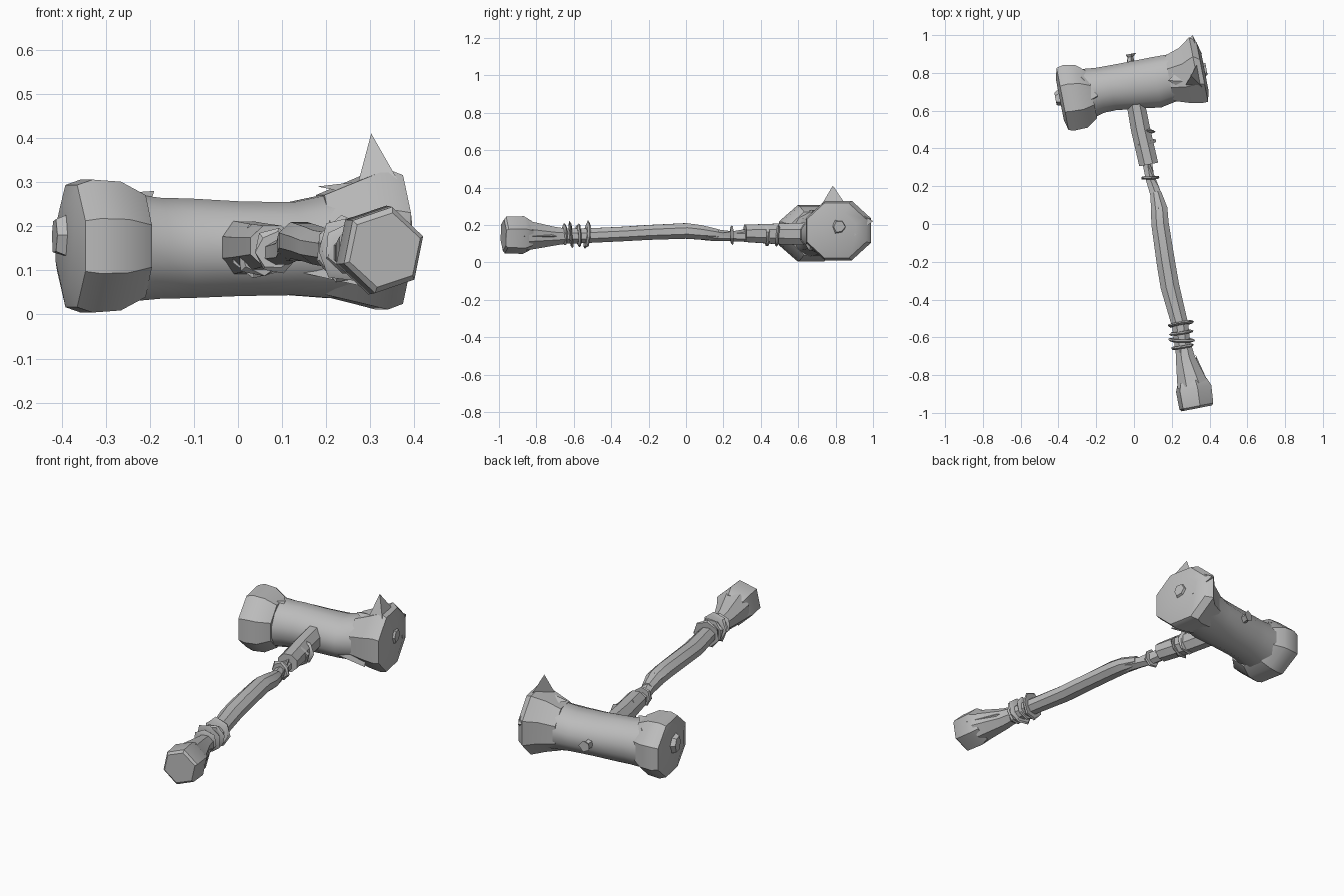
import bpy, bmesh, math, random
from mathutils import Vector

random.seed(4)
TILT = math.radians(11)
ACROSS = Vector((math.cos(TILT), math.sin(TILT), 0))   # along the head
BACK = Vector((-math.sin(TILT), math.cos(TILT), 0))    # along the handle
UP = Vector((0, 0, 1))
HEAD = Vector((0, 0.735, 0))

grey = bpy.data.materials.new("worn grey")
grey.diffuse_color = (0.5, 0.5, 0.5, 1)


def finish(name, bm, angle=35):
    bmesh.ops.recalc_face_normals(bm, faces=bm.faces)
    me = bpy.data.meshes.new(name)
    bm.to_mesh(me)
    bm.free()
    me.materials.append(grey)
    ob = bpy.data.objects.new(name, me)
    bpy.context.collection.objects.link(ob)
    bpy.ops.object.select_all(action='DESELECT')
    ob.select_set(True)
    bpy.context.view_layer.objects.active = ob
    bpy.ops.object.shade_smooth_by_angle(angle=math.radians(angle))
    return ob


def loft(name, rings, side, sides, turn=0.0, jag=0.0, angle=35):
    """rings: (centre, side radius, vertical radius)"""
    bm = bmesh.new()
    loops = []
    for c, rs, rz in rings:
        loop = []
        for i in range(sides):
            a = 2 * math.pi * (i + turn) / sides
            k = 1 + random.uniform(-jag, jag)
            loop.append(bm.verts.new(Vector(c) + side * rs * k * math.cos(a) + UP * rz * k * math.sin(a)))
        loops.append(loop)
    for p, q in zip(loops, loops[1:]):
        for i in range(sides):
            j = (i + 1) % sides
            bm.faces.new((p[i], p[j], q[j], q[i]))
    bm.faces.new(loops[0])
    bm.faces.new(loops[-1])
    return finish(name, bm, angle)


def head_loft(name, stations, sides, turn=0.0, jag=0.0):
    # station: distance along head, sideways offset, height, side radius, vertical radius
    rings = [(HEAD + ACROSS * t + BACK * s + UP * z, rs, rz) for t, s, z, rs, rz in stations]
    return loft(name, rings, BACK, sides, turn, jag)


def handle_loft(name, stations, sides, turn=0.0, jag=0.0):
    # station: x, y, z, side radius, vertical radius
    return loft(name, [((x, y, z), rs, rz) for x, y, z, rs, rz in stations], ACROSS, sides, turn, jag)


def shard(name, base, tip):
    """Pointed splinter from three base points to a tip."""
    bm = bmesh.new()
    a, b, c = [bm.verts.new(p) for p in base]
    t = bm.verts.new(tip)
    for f in ((a, b, c), (a, b, t), (b, c, t), (c, a, t)):
        bm.faces.new(f)
    return finish(name, bm, 10)


# Hammer head: barrel with a flared striking face at each end
head_loft("head_barrel", [
    (-0.29, 0, 0.152, 0.145, 0.13), (-0.18, 0.008, 0.150, 0.125, 0.118),
    (-0.12, 0.008, 0.150, 0.124, 0.117), (0.0, 0.0, 0.149, 0.131, 0.111),
    (0.12, -0.008, 0.149, 0.140, 0.109), (0.21, 0.0, 0.155, 0.130, 0.122),
    (0.30, 0.0, 0.165, 0.145, 0.135)], 12, 0.5)
head_loft("left_striking_face", [
    (-0.225, -0.01, 0.155, 0.135, 0.125), (-0.285, -0.005, 0.155, 0.183, 0.158),
    (-0.35, 0, 0.155, 0.190, 0.163), (-0.385, 0.0, 0.155, 0.182, 0.150),
    (-0.40, 0.0, 0.16, 0.12, 0.10)], 8, 0.5)
head_loft("right_striking_face", [
    (0.19, 0.0, 0.158, 0.132, 0.122), (0.27, 0.0, 0.165, 0.160, 0.150),
    (0.335, 0.016, 0.170, 0.192, 0.172), (0.368, 0.0, 0.170, 0.175, 0.158),
    (0.382, 0.0, 0.17, 0.11, 0.10)], 8, 0.5)

# Small bosses in the middle of each face and on the back
head_loft("left_boss", [(-0.38, 0.01, 0.18, 0.055, 0.055), (-0.422, 0.01, 0.18, 0.035, 0.04)], 6, 0, 0.15)
head_loft("right_boss", [(0.36, 0.01, 0.19, 0.05, 0.05), (0.393, 0.01, 0.19, 0.03, 0.03)], 6, 0, 0.15)
handle_loft("back_boss", [(-0.02, 0.84, 0.15, 0.02, 0.03), (-0.02, 0.885, 0.15, 0.018, 0.025),
                          (-0.022, 0.90, 0.15, 0.03, 0.03)], 5, 0, 0.2)

# Pointed breaks around the head rim
shard("top_spike", ((0.27, 0.73, 0.29), (0.365, 0.72, 0.30), (0.34, 0.86, 0.30)), (0.302, 0.785, 0.41))
shard("rear_spike", ((0.20, 0.88, 0.20), (0.36, 0.90, 0.14), (0.34, 0.90, 0.28)), (0.31, 1.0, 0.22))
shard("upper_chip", ((0.28, 0.70, 0.27), (0.35, 0.75, 0.31), (0.28, 0.85, 0.27)), (0.18, 0.76, 0.29))
shard("lower_chip", ((0.30, 0.66, 0.06), (0.30, 0.68, 0.15), (0.25, 0.70, 0.08)), (0.12, 0.635, 0.10))
shard("left_chip", ((-0.33, 0.60, 0.27), (-0.28, 0.78, 0.26), (-0.26, 0.55, 0.06)), (-0.19, 0.68, 0.28))

# Handle: socket, splintered neck, shaft, grip and pommel
handle_loft("socket", [
    (0.005, 0.66, 0.152, 0.052, 0.066), (0.035, 0.50, 0.152, 0.055, 0.060),
    (0.078, 0.315, 0.155, 0.055, 0.050)], 8, 0.5)
handle_loft("neck", [
    (0.068, 0.34, 0.14, 0.03, 0.03), (0.085, 0.24, 0.14, 0.027, 0.027),
    (0.115, 0.16, 0.145, 0.034, 0.032), (0.13, 0.08, 0.16, 0.046, 0.04)], 6, 0.5)
handle_loft("shaft", [
    (0.115, 0.17, 0.150, 0.03, 0.03), (0.133, 0.08, 0.160, 0.048, 0.042),
    (0.138, 0.0, 0.168, 0.05, 0.045), (0.168, -0.2, 0.160, 0.053, 0.043),
    (0.190, -0.33, 0.152, 0.054, 0.042), (0.245, -0.54, 0.142, 0.047, 0.042),
    (0.262, -0.68, 0.140, 0.045, 0.045)], 8, 0.5)
handle_loft("grip", [
    (0.262, -0.64, 0.140, 0.043, 0.043), (0.272, -0.71, 0.140, 0.055, 0.055),
    (0.312, -0.855, 0.144, 0.090, 0.086)], 8, 0.5)
handle_loft("pommel", [
    (0.308, -0.83, 0.144, 0.082, 0.080), (0.316, -0.87, 0.146, 0.100, 0.103),
    (0.330, -0.965, 0.146, 0.096, 0.100), (0.333, -0.976, 0.146, 0.086, 0.086)], 6, 0.3)
shard("grip_splinter", ((0.36, -0.87, 0.10), (0.405, -0.865, 0.14), (0.36, -0.86, 0.19)), (0.325, -0.69, 0.14))
shard("neck_splinter", ((0.04, 0.33, 0.15), (0.08, 0.33, 0.18), (0.08, 0.32, 0.12)), (0.15, 0.15, 0.15))

# Ragged binding rings
for i, (x, y, r) in enumerate(((0.05, 0.49, 0.062), (0.058, 0.43, 0.064), (0.086, 0.245, 0.05),
                               (0.245, -0.53, 0.073), (0.248, -0.575, 0.066),
                               (0.252, -0.615, 0.073), (0.258, -0.65, 0.062))):
    ring = handle_loft("binding_ring_%d" % (i + 1), [
        (0, 0.008, 0, r * 0.9, r * 0.9), (0, 0, 0, r, r), (0, -0.008, 0, r * 0.85, r * 0.85)], 7, i * 0.3, 0.12)
    ring.location = (x, y, 0.145)
    ring.rotation_euler = (random.uniform(-0.12, 0.12), 0, random.uniform(-0.25, 0.0))
